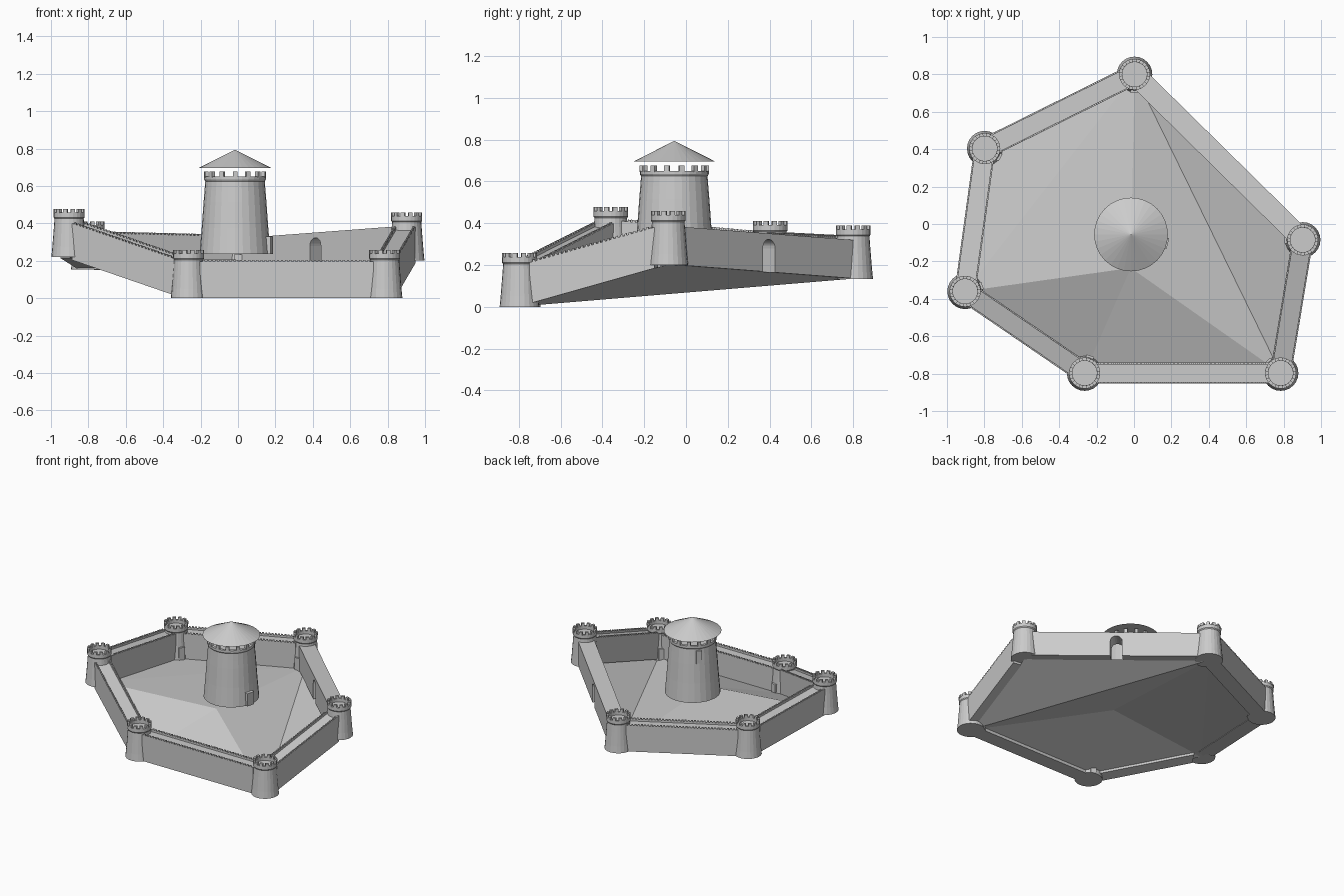
import bpy, bmesh, math
from mathutils import Vector

if "Cube" in bpy.data.objects:
    bpy.data.objects.remove(bpy.data.objects["Cube"])

stone = bpy.data.materials.new("grey stone")
stone.diffuse_color = (0.6, 0.6, 0.6, 1)
stone.use_nodes = True
stone.node_tree.nodes["Principled BSDF"].inputs["Base Color"].default_value = stone.diffuse_color

# Corner tower bases, counter-clockwise from the back
CORNERS = [Vector(p) for p in (
    (0.003, 0.80, 0.133), (-0.798, 0.403, 0.153), (-0.903, -0.36, 0.220),
    (-0.264, -0.797, 0.0), (0.784, -0.797, 0.0), (0.902, -0.085, 0.201))]
KEEP = Vector((-0.016, -0.056, 0.235))


def finish(name, bm, fix=True):
    if fix:
        bmesh.ops.recalc_face_normals(bm, faces=bm.faces[:])
    me = bpy.data.meshes.new(name)
    bm.to_mesh(me)
    bm.free()
    me.materials.append(stone)
    ob = bpy.data.objects.new(name, me)
    bpy.context.collection.objects.link(ob)
    return ob


def prism(bm, front, back):
    """Closed solid between two matching outlines."""
    a = [bm.verts.new(p) for p in front]
    b = [bm.verts.new(p) for p in back]
    bm.faces.new(a)
    bm.faces.new(b[::-1])
    n = len(a)
    for i in range(n):
        j = (i + 1) % n
        bm.faces.new((a[j], a[i], b[i], b[j]))


def lathe(bm, profile, centre, sides):
    rings = []
    for r, z in profile:
        if r == 0:
            rings.append([bm.verts.new(centre + Vector((0, 0, z)))])
        else:
            rings.append([bm.verts.new(centre + Vector((
                r * math.cos(math.tau * i / sides),
                r * math.sin(math.tau * i / sides), z))) for i in range(sides)])
    for lo, hi in zip(rings, rings[1:]):
        for i in range(sides):
            j = (i + 1) % sides
            if len(lo) == 1:
                bm.faces.new((lo[0], hi[j], hi[i]))
            elif len(hi) == 1:
                bm.faces.new((lo[i], lo[j], hi[0]))
            else:
                bm.faces.new((lo[i], lo[j], hi[j], hi[i]))


def radial_block(bm, centre, angle, r0, r1, width, z0, z1, arch=False):
    """Block standing on a circle and facing outwards, with an optional round top."""
    out = Vector((math.cos(angle), math.sin(angle), 0))
    side = Vector((-out.y, out.x, 0))
    w = width / 2
    pts = [(-w, z0), (w, z0)]
    if arch:
        pts += [(w * math.cos(t * math.pi / 6), z1 - w + w * math.sin(t * math.pi / 6))
                for t in range(7)]
    else:
        pts += [(w, z1), (-w, z1)]
    ring = lambda r: [centre + out * r + side * s + Vector((0, 0, z)) for s, z in pts]
    prism(bm, ring(r1), ring(r0))


def crown(bm, centre, count, r0, r1, width, z0, z1):
    for k in range(count):
        radial_block(bm, centre, math.tau * (k + 0.5) / count, r0, r1, width, z0, z1)


# Corner towers with battlements and a door facing the keep
for i, c in enumerate(CORNERS):
    bm = bmesh.new()
    lathe(bm, [(0, 0), (0.095, 0), (0.090, 0.05), (0.086, 0.10), (0.082, 0.15),
               (0.078, 0.205), (0.083, 0.212), (0.083, 0.238), (0.066, 0.238),
               (0.066, 0.214), (0, 0.214)], c, 24)
    crown(bm, c, 12, 0.066, 0.083, 0.022, 0.236, 0.257)
    d = KEEP - c
    radial_block(bm, c, math.atan2(d.y, d.x), 0.06, 0.098, 0.042, 0.0, 0.10)
    finish(f"corner_tower_{i + 1}", bm)


def wall_piece(bm, p, q, s0, s1, t0, t1, h0, h1):
    """Sheared box along p-q: s along the wall, t across, h above its base line."""
    flat = Vector((q.x - p.x, q.y - p.y, 0)).normalized()
    side = Vector((-flat.y, flat.x, 0))
    at = lambda s, t, h: p.lerp(q, s) + side * t + Vector((0, 0, h))
    section = lambda s: [at(s, t0, h0), at(s, t1, h0), at(s, t1, h1), at(s, t0, h1)]
    prism(bm, section(s0), section(s1))


# Curtain walls with a low toothed parapet along both edges
HALF = 0.056
for i in range(5):
    p, q = CORNERS[i], CORNERS[i + 1]
    length = (q - p).length
    e = 0.06 / length
    bm = bmesh.new()
    wall_piece(bm, p, q, e, 1 - e, -HALF, HALF, 0, 0.182)
    teeth = int((length - 0.14) / 0.022)
    for t in (-HALF, HALF - 0.009):
        wall_piece(bm, p, q, e, 1 - e, t, t + 0.009, 0.18, 0.196)
        for k in range(teeth):
            s = (0.07 + 0.022 * (k + 0.25)) / length
            wall_piece(bm, p, q, s, s + 0.012 / length, t, t + 0.009, 0.194, 0.205)
    finish(f"curtain_wall_{i + 1}", bm)

# Plain gate wall with an arched opening
p, q = CORNERS[0], CORNERS[5]
flat = Vector((q.x - p.x, q.y - p.y, 0))
L = flat.length
flat.normalize()
side = Vector((-flat.y, flat.x, 0))
mid, w = 0.5 * L, 0.041
outline = [(0.05, 0), (mid - w, 0)]
outline += [(mid - w * math.cos(k * math.pi / 10), 0.115 + w * math.sin(k * math.pi / 10))
            for k in range(11)]
outline += [(mid + w, 0), (L - 0.05, 0), (L - 0.05, 0.184), (0.05, 0.184)]
ring = lambda t: [p.lerp(q, s / L) + side * t + Vector((0, 0, h)) for s, h in outline]
bm = bmesh.new()
prism(bm, ring(-HALF), ring(HALF))
finish("gate_wall", bm)

# Courtyard ground: one folded sheet rising to a crest in front of the keep
A, B, C, D, E, F, G = range(7)
bm = bmesh.new()
vs = [bm.verts.new(c + Vector((0, 0, 0.002)))
      for c in CORNERS + [Vector((-0.017, -0.235, 0.205))]]
for tri in ((A, B, C), (A, C, G), (C, D, G), (D, E, G), (E, A, G), (E, F, A)):
    bm.faces.new([vs[k] for k in tri])
finish("courtyard_ground", bm, False)

# Keep: tapered round tower, battlements, door and window
bm = bmesh.new()
lathe(bm, [(0, 0), (0.190, 0), (0.184, 0.07), (0.178, 0.14), (0.173, 0.21),
           (0.168, 0.28), (0.163, 0.34), (0.159, 0.39), (0.165, 0.40),
           (0.165, 0.415), (0.145, 0.415), (0.145, 0.395), (0, 0.395)], KEEP, 28)
crown(bm, KEEP, 14, 0.147, 0.166, 0.024, 0.41, 0.442)
radial_block(bm, KEEP, math.radians(-14), 0.15, 0.203, 0.06, 0.0, 0.095)
radial_block(bm, KEEP, math.radians(140), 0.13, 0.172, 0.04, 0.285, 0.38)
finish("keep_tower", bm)

# Conical roof over the keep
bm = bmesh.new()
lathe(bm, [(0, 0.46), (0.197, 0.46), (0, 0.559)], KEEP, 32)
finish("keep_roof", bm)
